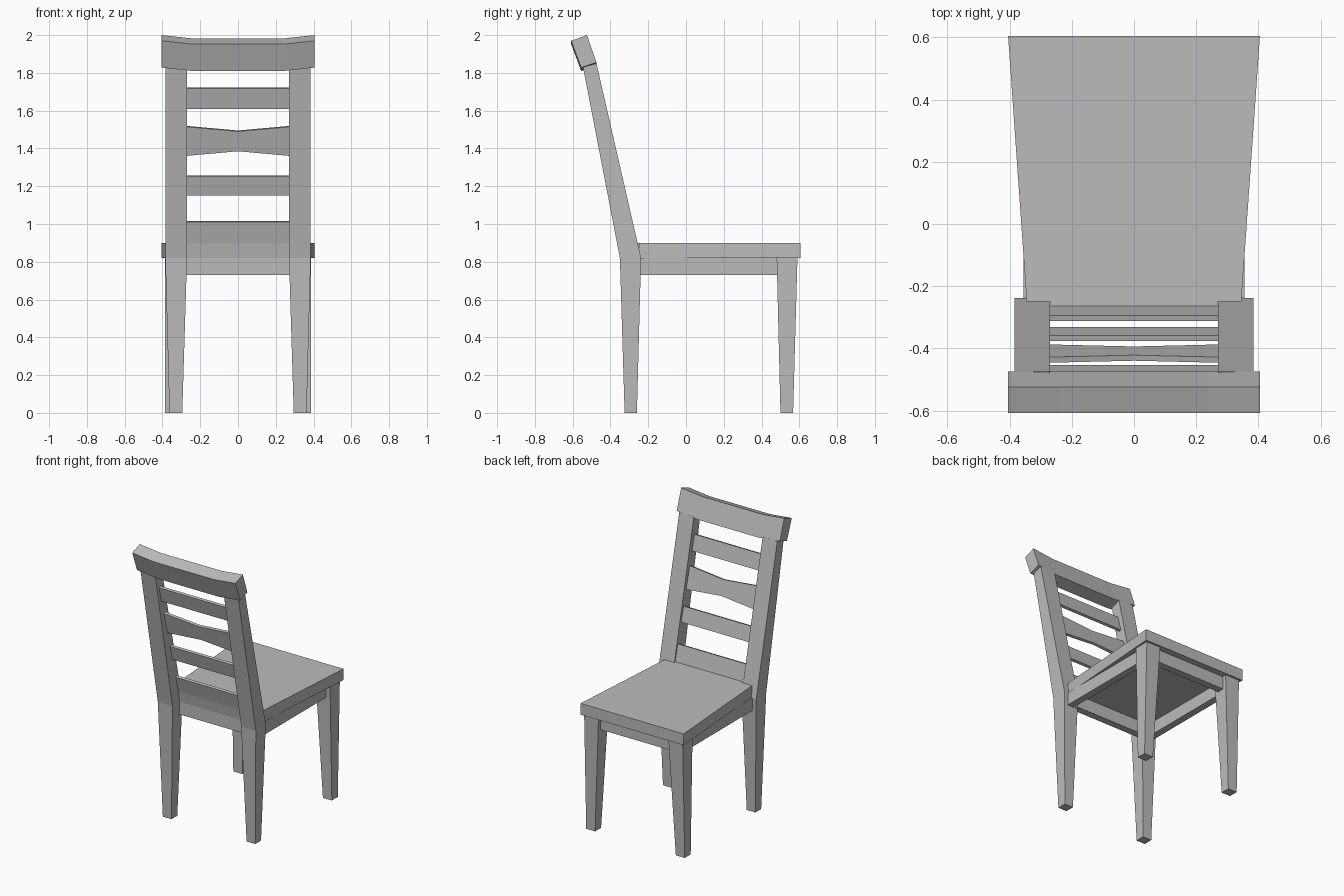
import bpy
import bmesh

default = bpy.data.objects.get("Cube")
if default:
    bpy.data.objects.remove(default, do_unlink=True)

GREY = (0.5, 0.5, 0.5, 1.0)
wood = bpy.data.materials.new("plain grey")
wood.use_nodes = True
wood.diffuse_color = GREY
wood.node_tree.nodes["Principled BSDF"].inputs["Base Color"].default_value = GREY


def loft(name, rings, mirrored=False):
    """Join matching rings of points into a closed solid."""
    bm = bmesh.new()
    loops = [[bm.verts.new(p) for p in ring] for ring in rings]
    n = len(loops[0])
    for a, b in zip(loops, loops[1:]):
        for i in range(n):
            j = (i + 1) % n
            bm.faces.new((a[i], a[j], b[j], b[i]))
    bm.faces.new(loops[0])
    bm.faces.new(loops[-1])
    bmesh.ops.recalc_face_normals(bm, faces=bm.faces)
    mesh = bpy.data.meshes.new(name)
    bm.to_mesh(mesh)
    bm.free()
    mesh.materials.append(wood)
    obj = bpy.data.objects.new(name, mesh)
    bpy.context.collection.objects.link(obj)
    if mirrored:
        mod = obj.modifiers.new("mirror", 'MIRROR')
        mod.use_axis[0] = True
    return obj


def rect(x0, x1, y0, y1, z0, z1=None):
    """Four-point ring; z0 is the height at y0, z1 the height at y1."""
    z1 = z0 if z1 is None else z1
    return [(x0, y0, z0), (x1, y0, z0), (x1, y1, z1), (x0, y1, z1)]


def box(name, x, y, z, mirrored=False):
    return loft(name, [rect(*x, *y, z[0]), rect(*x, *y, z[1])], mirrored)


# Legs: the backrest pair bends at the seat and runs up as posts
loft("back_posts", [
    rect(0.295, 0.363, -0.325, -0.26, 0),
    rect(0.27, 0.385, -0.35, -0.238, 0.82),
    rect(0.27, 0.385, -0.545, -0.474, 1.83, 1.85),
], True)
loft("seat_legs", [
    rect(0.317, 0.387, 0.50, 0.567, 0),
    rect(0.275, 0.387, 0.48, 0.59, 0.82),
], True)

# Seat: tapered board with a tongue reaching between the posts
half = [(0.405, 0.605), (0.345, -0.25), (0.27, -0.25)]


def seat_ring(z, back):
    side = half + [(0.27, back)]
    return [(x, y, z) for x, y in side] + [(-x, y, z) for x, y in reversed(side)]


loft("seat", [seat_ring(0.82, -0.27), seat_ring(0.90, -0.283)])

# Aprons under the seat
APRON = (0.73, 0.82)
box("back_apron", (-0.29, 0.29), (-0.27, -0.22), APRON)
box("seat_edge_apron", (-0.30, 0.30), (0.51, 0.56), APRON)
box("side_aprons", (0.305, 0.355), (-0.26, 0.50), APRON, True)


# Backrest slats, leaning with the posts
def slat(name, low, high, pinch_low=0, pinch_high=0):
    rings = []
    for x in (-0.28, 0, 0.28):
        z0 = low + (pinch_low if x == 0 else 0)
        z1 = high - (pinch_high if x == 0 else 0)
        y0, y1 = (-0.264 - 0.265 * (z - 0.9) for z in (z0, z1))
        rings.append([(x, y0, z0), (x, y1, z1),
                      (x, y1 - 0.018, z1 - 0.005), (x, y0 - 0.018, z0 - 0.005)])
    return loft(name, rings)


slat("slat_bottom", 0.90, 1.015)
slat("slat_lower", 1.155, 1.258)
slat("slat_pinched", 1.365, 1.52, 0.025, 0.025)
slat("slat_upper", 1.615, 1.722)

# Crest rail: tilted section whose ends sweep upward
section = [(-0.608, 1.97), (-0.524, 2.0), (-0.474, 1.855), (-0.555, 1.828)]
loft("crest_rail", [[(x, y, z - drop) for y, z in section]
                    for x, drop in ((-0.405, 0), (-0.238, 0.018), (0.238, 0.018), (0.405, 0))])
